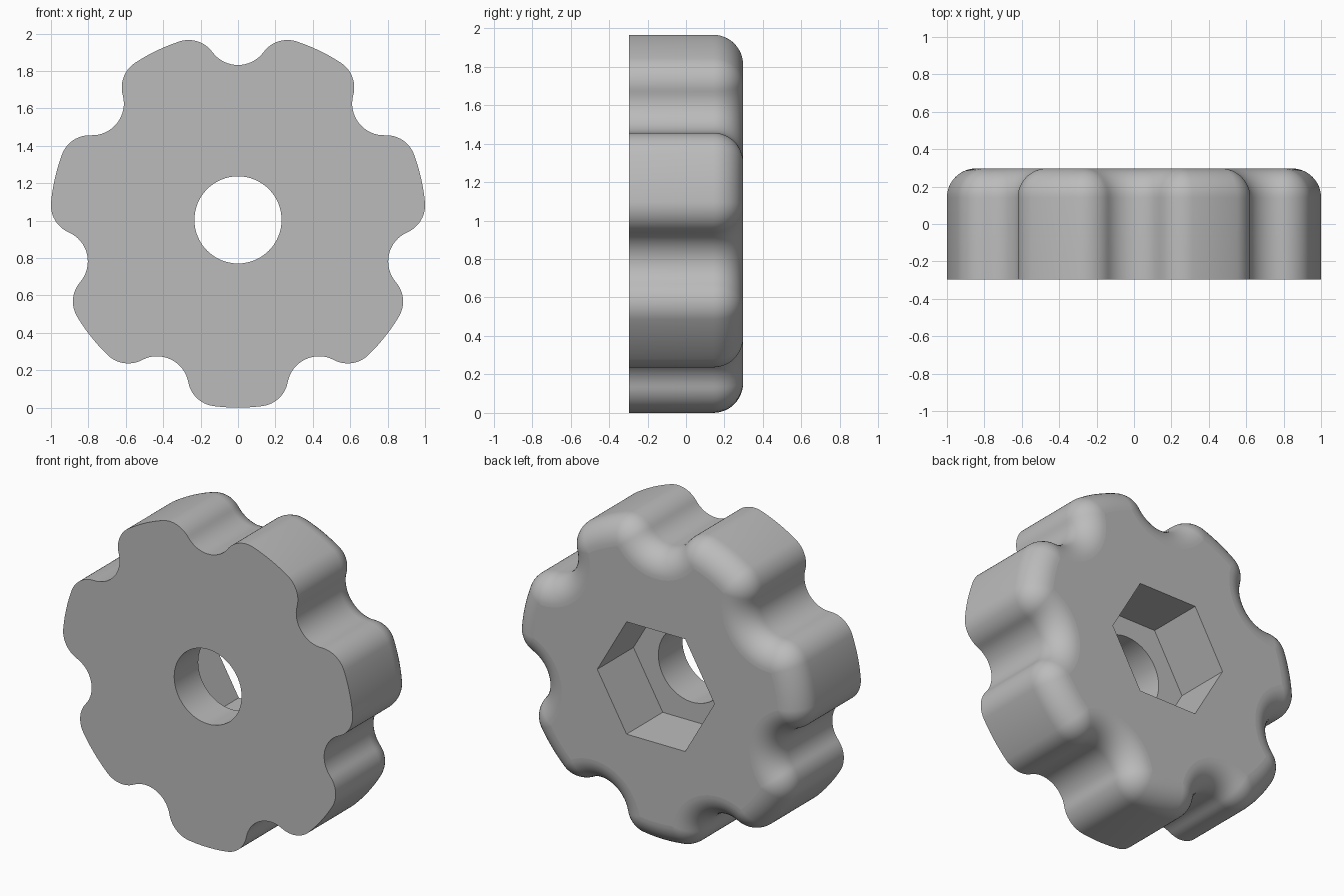
import bpy, bmesh
from math import sin, cos, pi, acos, atan2, radians

cube = bpy.data.objects.get("Cube")
if cube:
    bpy.data.objects.remove(cube, do_unlink=True)

# Knob dimensions
LOBES = 7
OUTER, HALF = 1.004, 0.297        # outer radius, half thickness
NOTCH, NOTCH_DIST = 0.17, 0.998   # finger notch radius and centre distance
TIP = 0.158                       # rounding of the lobe corners
EDGE = 0.156                      # rounding of the back rim
HOLE, HEX, FLOOR = 0.233, 0.405, -0.06

PITCH = 2 * pi / LOBES
TIP_DIST = OUTER - TIP
A = acos((TIP_DIST**2 + NOTCH_DIST**2 - (NOTCH + TIP)**2) / (2 * TIP_DIST * NOTCH_DIST))
B = atan2(TIP_DIST * sin(A), NOTCH_DIST - TIP_DIST * cos(A))


def arc(dist, direction, radius, start, end, n):
    """Arc points about a centre given in polar form, without the end point."""
    cx, cz = dist * cos(direction), dist * sin(direction)
    angles = [start + (end - start) * i / n for i in range(n)]
    return [(cx + radius * cos(t), cz + radius * sin(t)) for t in angles]


def outline(d):
    """Lobed outline moved inwards by d."""
    pts = []
    for k in range(LOBES):
        p = pi / 2 + k * PITCH
        q = p + PITCH
        pts += arc(NOTCH_DIST, p, NOTCH + d, p + pi + B, p + pi - B, 16)
        pts += arc(TIP_DIST, p + A, TIP - d, p - B, p + A, 12)
        pts += arc(0, 0, OUTER - d, p + A, q - A, 6)
        pts += arc(TIP_DIST, q - A, TIP - d, q - A, q + B, 12)
    return pts


bm = bmesh.new()


def ring(points, y):
    return [bm.verts.new((x, y, z + OUTER)) for x, z in points]


def wall(a, b):
    n = len(a)
    for i in range(n):
        j = (i + 1) % n
        bm.faces.new((a[i], a[j], b[j], b[i])).smooth = True


def flat_plate(a, b):
    """Flat face between an outer and an inner loop."""
    edges = []
    for loop in (a, b):
        for i, v in enumerate(loop):
            w = loop[(i + 1) % len(loop)]
            edges.append(bm.edges.get((v, w)) or bm.edges.new((v, w)))
    made = bmesh.ops.triangle_fill(bm, use_beauty=True, use_dissolve=False, edges=edges)
    for f in made["geom"]:
        if isinstance(f, bmesh.types.BMFace):
            f.smooth = False


# Lobed rim with a rounded back edge
rings = [ring(outline(0), -HALF)]
STEPS = 12
for i in range(STEPS + 1):
    t = i / STEPS * pi / 2
    rings.append(ring(outline(EDGE * (1 - cos(t))), HALF - EDGE + EDGE * sin(t)))
for a, b in zip(rings, rings[1:]):
    wall(a, b)

# Round bore in front, hexagonal nut pocket behind
bore_front = ring(arc(0, 0, HOLE, 0, 2 * pi, 64), -HALF)
bore_back = ring(arc(0, 0, HOLE, 0, 2 * pi, 64), FLOOR)
hex_floor = ring(arc(0, 0, HEX, 0, 2 * pi, 6), FLOOR)
hex_back = ring(arc(0, 0, HEX, 0, 2 * pi, 6), HALF)
wall(bore_front, bore_back)
wall(hex_floor, hex_back)

# Front face, pocket floor and back face
flat_plate(rings[0], bore_front)
flat_plate(hex_floor, bore_back)
flat_plate(rings[-1], hex_back)

bmesh.ops.recalc_face_normals(bm, faces=bm.faces[:])
for e in bm.edges:
    e.smooth = e.calc_face_angle(0) < radians(30)

mesh = bpy.data.meshes.new("lobed_knob")
bm.to_mesh(mesh)
bm.free()
knob = bpy.data.objects.new("lobed_knob", mesh)
bpy.context.collection.objects.link(knob)

# Plain grey material
grey = bpy.data.materials.new("plain_grey")
grey.use_nodes = True
colour = (0.5, 0.5, 0.5, 1)
grey.diffuse_color = colour
grey.node_tree.nodes["Principled BSDF"].inputs["Base Color"].default_value = colour
mesh.materials.append(grey)
